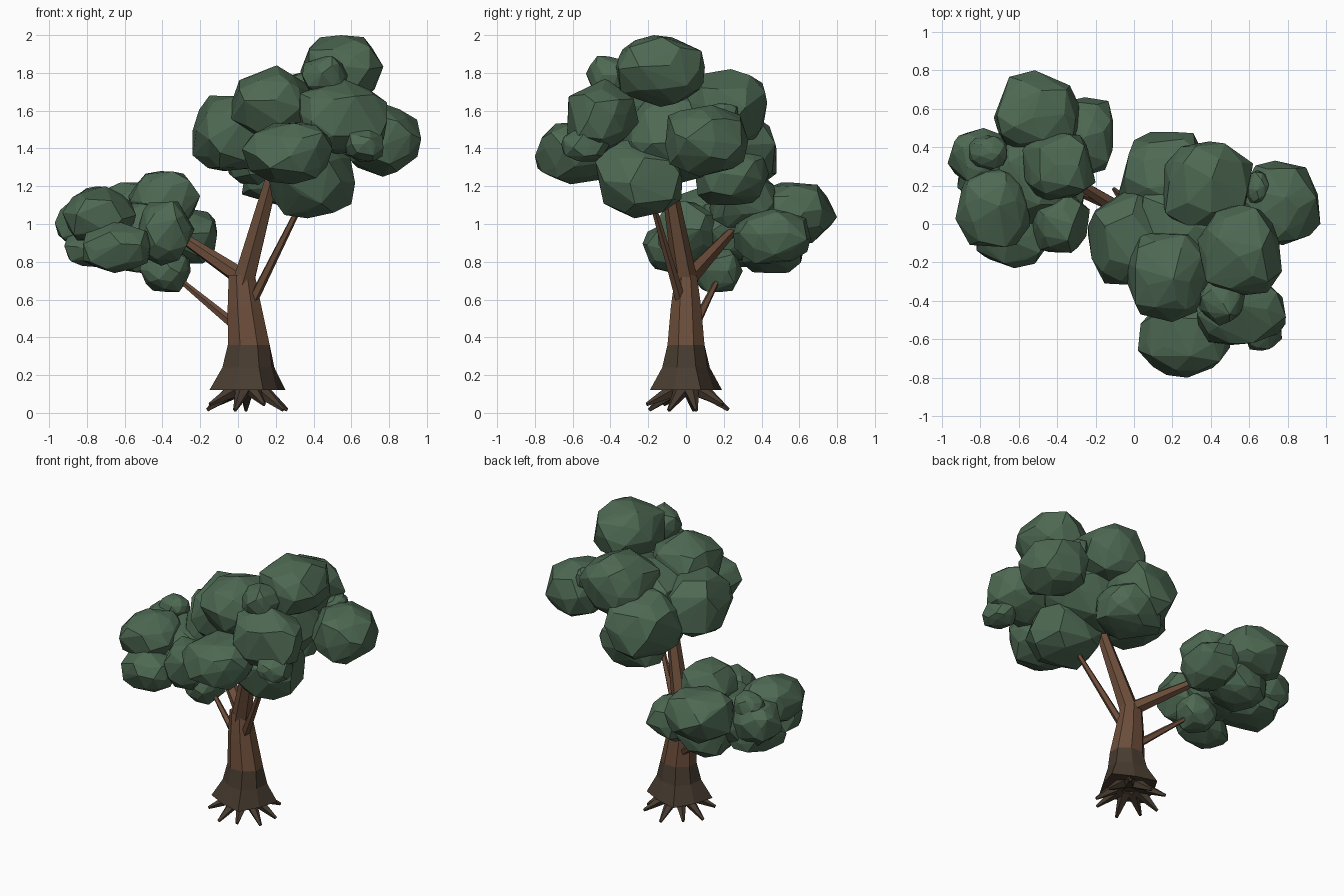
import bpy, bmesh, math, random
from mathutils import Vector

if "Cube" in bpy.data.objects:
    bpy.data.objects.remove(bpy.data.objects["Cube"])

random.seed(7)


def material(name, rgb):
    m = bpy.data.materials.new(name)
    m.diffuse_color = (*rgb, 1)
    m.use_nodes = True
    m.node_tree.nodes["Principled BSDF"].inputs["Base Color"].default_value = m.diffuse_color
    return m


LEAF = material("leaf_green", (0.075, 0.14, 0.085))
BARK = material("bark", (0.15, 0.075, 0.042))
ROOT = material("root_bark", (0.065, 0.045, 0.03))


def finish(bm, name, *mats):
    bmesh.ops.recalc_face_normals(bm, faces=bm.faces)
    me = bpy.data.meshes.new(name)
    bm.to_mesh(me)
    bm.free()
    for m in mats:
        me.materials.append(m)
    ob = bpy.data.objects.new(name, me)
    bpy.context.collection.objects.link(ob)
    return ob


def add_blob(bm, box):
    """Faceted boulder-like leaf clump filling a box x0,x1,y0,y1,z0,z1."""
    part = bmesh.new()
    bmesh.ops.create_icosphere(part, subdivisions=2, radius=1)
    pts = []
    for v in part.verts:
        p = v.co + Vector([random.uniform(-0.13, 0.13) for _ in range(3)])
        pts.append([math.copysign(abs(c) ** 0.88, c) for c in p])
    part.free()
    for i in range(3):
        lo, hi = min(p[i] for p in pts), max(p[i] for p in pts)
        a, b = box[2 * i], box[2 * i + 1]
        for p in pts:
            p[i] = a + (p[i] - lo) / (hi - lo) * (b - a)
    verts = [bm.verts.new(p) for p in pts]
    res = bmesh.ops.convex_hull(bm, input=verts)
    loose = [v for v in verts if v.is_valid and not v.link_faces]
    bmesh.ops.delete(bm, geom=loose, context='VERTS')


def foliage(name, boxes):
    bm = bmesh.new()
    for box in boxes:
        add_blob(bm, box)
    finish(bm, name, LEAF)


# Large upper crown
foliage("right_crown", [
    (-0.08, 0.40, 0.02, 0.48, 1.18, 1.62),
    (0.15, 0.62, -0.02, 0.43, 1.42, 1.82),
    (0.55, 0.97, -0.11, 0.33, 1.25, 1.63),
    (0.33, 0.77, -0.37, 0.10, 1.62, 2.00),
    (-0.24, 0.20, -0.32, 0.17, 1.28, 1.68),
    (-0.04, 0.40, -0.51, -0.05, 1.44, 1.84),
    (0.32, 0.79, -0.63, -0.25, 1.37, 1.77),
    (0.02, 0.50, -0.80, -0.40, 1.21, 1.54),
    (0.57, 0.77, -0.66, -0.40, 1.33, 1.52),
])
foliage("right_crown_underside", [
    (0.16, 0.62, -0.48, -0.02, 1.03, 1.46),
    (0.02, 0.46, 0.05, 0.44, 1.10, 1.42),
    (0.02, 0.62, -0.35, 0.25, 1.22, 1.72),
    (0.34, 0.58, -0.53, -0.28, 1.68, 1.89),
    (0.58, 0.70, 0.10, 0.28, 1.50, 1.64),
])

# Smaller lower crown on the left
foliage("left_crown", [
    (-0.73, -0.28, 0.38, 0.80, 0.90, 1.22),
    (-0.40, -0.11, 0.25, 0.66, 0.79, 1.08),
    (-0.58, -0.20, 0.12, 0.48, 0.97, 1.28),
    (-0.97, -0.65, 0.22, 0.50, 0.86, 1.13),
    (-0.86, -0.66, 0.28, 0.46, 1.02, 1.20),
    (-0.93, -0.54, -0.12, 0.30, 0.91, 1.20),
    (-0.82, -0.45, -0.23, 0.08, 0.74, 1.02),
    (-0.54, -0.23, -0.15, 0.16, 0.78, 1.12),
])
foliage("left_crown_underside", [
    (-0.52, -0.25, 0.03, 0.30, 0.64, 0.88),
    (-0.92, -0.55, 0.08, 0.45, 0.77, 1.00),
    (-0.66, -0.30, 0.28, 0.62, 0.74, 1.02),
    (-0.78, -0.30, 0.00, 0.50, 0.80, 1.12),
])


# Trunk: eight-sided rings with a jagged flare at the foot
def ring(bm, cx, z, rx, ry, zig=0.0, n=8):
    return [bm.verts.new((cx + rx * (1 + zig * (-1) ** i) * math.cos(math.tau * (i + 0.5) / n),
                          ry * (1 + zig * (-1) ** i) * math.sin(math.tau * (i + 0.5) / n), z))
            for i in range(n)]


bm = bmesh.new()
rings = [ring(bm, 0.05, 0.12, 0.195, 0.185, 0.12),
         ring(bm, 0.055, 0.24, 0.142, 0.13, 0.05),
         ring(bm, 0.057, 0.36, 0.12, 0.106),
         ring(bm, 0.035, 0.56, 0.097, 0.087),
         ring(bm, 0.02, 0.73, 0.075, 0.062)]
for k, (a, b) in enumerate(zip(rings, rings[1:])):
    for i in range(8):
        f = bm.faces.new((a[i], a[(i + 1) % 8], b[(i + 1) % 8], b[i]))
        f.material_index = 1 if k < 2 else 0
bm.faces.new(rings[0]).material_index = 1
bm.faces.new(rings[-1])
finish(bm, "trunk", BARK, ROOT)


def add_limb(bm, p, q, r1, r2, sides):
    p, q = Vector(p), Vector(q)
    rot = (q - p).to_track_quat('Z', 'Y').to_matrix().to_4x4()
    rot.translation = (p + q) / 2
    bmesh.ops.create_cone(bm, cap_ends=True, segments=sides, radius1=r1,
                          radius2=r2, depth=(q - p).length, matrix=rot)


# Branches
for name, p, q, r1, r2, n in [
        ("main_branch", (0.025, 0.0, 0.68), (0.20, -0.11, 1.32), 0.065, 0.035, 6),
        ("left_branch", (0.03, 0.01, 0.71), (-0.40, 0.28, 1.0), 0.05, 0.022, 6),
        ("right_twig", (0.08, -0.03, 0.60), (0.34, -0.18, 1.12), 0.028, 0.015, 5),
        ("left_twig", (0.0, 0.04, 0.45), (-0.34, 0.18, 0.73), 0.028, 0.013, 5)]:
    bm = bmesh.new()
    add_limb(bm, p, q, r1, r2, n)
    finish(bm, name, BARK)

# Roots spreading from under the flare
bm = bmesh.new()
for i in range(9):
    a = math.tau * (i + 0.3) / 9
    reach = 0.235 if i % 2 else 0.215
    d = Vector((math.cos(a), math.sin(a), 0))
    c = Vector((0.05, 0.01, 0))
    add_limb(bm, c + d * 0.06 + Vector((0, 0, 0.13)),
             c + d * reach + Vector((0, 0, 0.015 + 0.03 * (i % 2))), 0.045, 0.01, 5)
finish(bm, "roots", ROOT)
